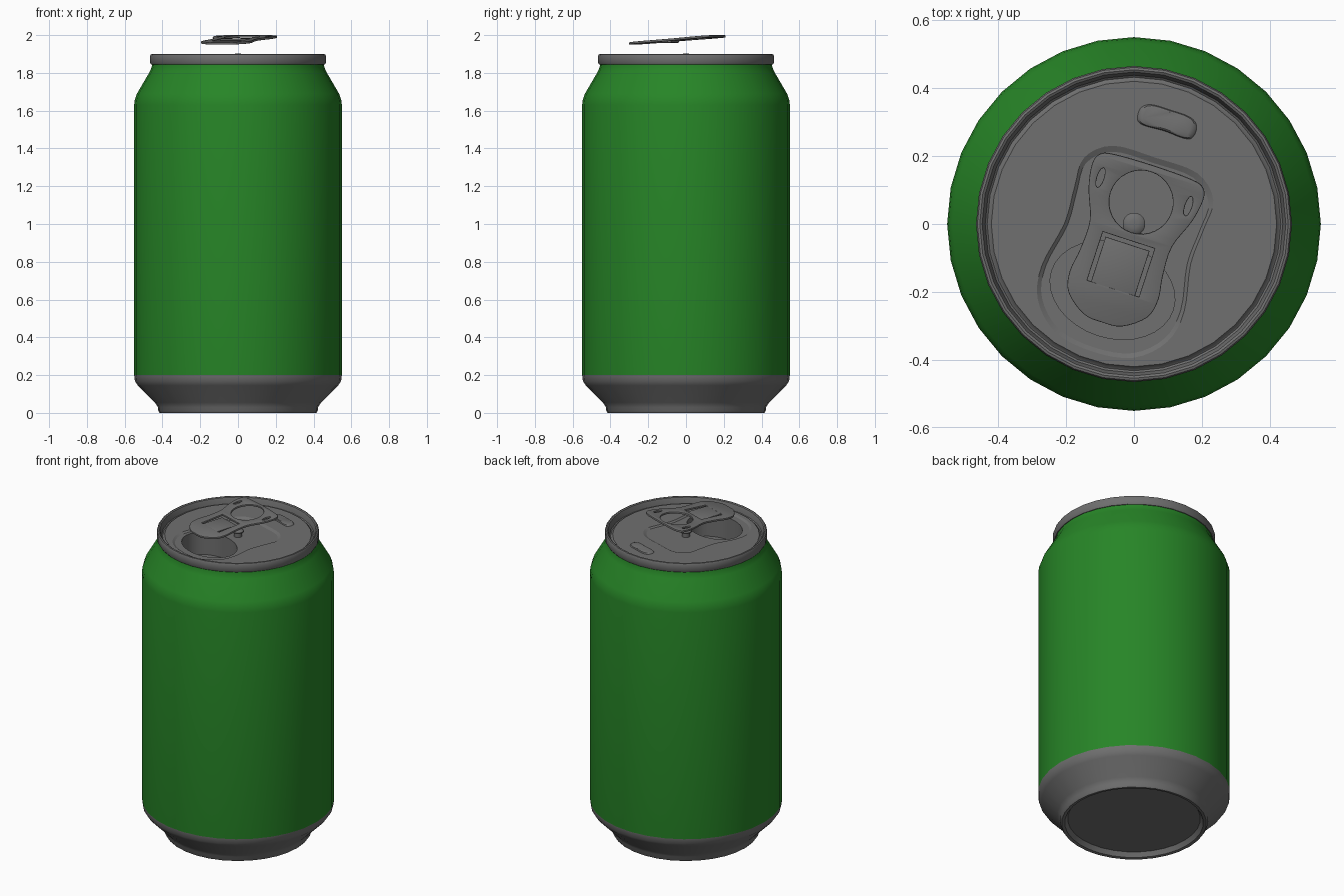
import bpy
import bmesh
import math
from mathutils import Matrix, Vector

cube = bpy.data.objects.get("Cube")
if cube:
    bpy.data.objects.remove(cube, do_unlink=True)

SIDES = 32
TURN = math.radians(-18)      # the opening and tab are turned on the lid
LID_Z, WELL_Z = 1.868, 1.86
TURNED = Matrix.Rotation(TURN, 4, 'Z')


def material(name, colour):
    m = bpy.data.materials.new(name)
    m.use_nodes = True
    m.diffuse_color = (*colour, 1)
    m.node_tree.nodes["Principled BSDF"].inputs["Base Color"].default_value = (*colour, 1)
    return m


metal = material("bare metal", (0.16, 0.16, 0.16))
green = material("green paint", (0.02, 0.235, 0.02))


def add_object(name, bm, matrix=Matrix(), angle=35):
    mesh = bpy.data.meshes.new(name)
    bm.to_mesh(mesh)
    bm.free()
    mesh.materials.clear()
    mesh.materials.append(metal)
    mesh.shade_smooth()
    mesh.set_sharp_from_angle(angle=math.radians(angle))
    obj = bpy.data.objects.new(name, mesh)
    bpy.context.scene.collection.objects.link(obj)
    obj.matrix_world = matrix
    return obj


def oval(rx, ry=None, cx=0, cy=0, n=SIDES, phase=0):
    ry = rx if ry is None else ry
    steps = [2 * math.pi * i / n + phase for i in range(n)]
    return [(cx + rx * math.cos(a), cy + ry * math.sin(a)) for a in steps]


def mirrored(half, steps=4):
    """Smooth closed outline, counter-clockwise, from a right half listed top to bottom."""
    pts = half + [(-x, y) for x, y in reversed(half[1:-1])]
    pts = [Vector(p) for p in reversed(pts)]
    out = []
    for i in range(len(pts)):
        a, b, c, d = (pts[(i + k) % len(pts)] for k in (-1, 0, 1, 2))
        for s in range(steps):
            t = s / steps
            p = 0.5 * (2 * b + (c - a) * t + (2 * a - 5 * b + 4 * c - d) * t ** 2
                       + (3 * b - a - 3 * c + d) * t ** 3)
            out.append((p.x, p.y))
    return out


def scaled(loop, factor, cy):
    return [(x * factor, cy + (y - cy) * factor) for x, y in loop]


def loft(loops, cap_start=False, cap_end=False):
    """Bridge (outline, height) loops in order."""
    bm = bmesh.new()
    rings = [[bm.verts.new((x, y, z)) for x, y in loop] for loop, z in loops]
    for a, b in zip(rings, rings[1:]):
        for i in range(len(a)):
            j = (i + 1) % len(a)
            bm.faces.new((a[i], a[j], b[j], b[i]))
    if cap_start:
        bm.faces.new(rings[0][::-1])
    if cap_end:
        bm.faces.new(rings[-1])
    return bm


def lathe(profile, **caps):
    return loft([(oval(r), z) for r, z in profile], **caps)


def plate(loops, thickness=0):
    """Flat sheet with holes: the first outline is the edge, the rest are cut out."""
    curve = bpy.data.curves.new("sheet", 'CURVE')
    curve.dimensions, curve.fill_mode = '2D', 'BOTH'
    for loop in loops:
        s = curve.splines.new('POLY')
        s.points.add(len(loop) - 1)
        for p, (x, y) in zip(s.points, loop):
            p.co = (x, y, 0, 1)
        s.use_cyclic_u = True
    if thickness:
        curve.extrude = curve.bevel_depth = thickness / 4
        curve.offset = -thickness / 4
        curve.bevel_resolution = 1
    tmp = bpy.data.objects.new("sheet", curve)
    bpy.context.scene.collection.objects.link(tmp)
    graph = bpy.context.evaluated_depsgraph_get()
    mesh = bpy.data.meshes.new_from_object(tmp.evaluated_get(graph))
    bm = bmesh.new()
    bm.from_mesh(mesh)
    bmesh.ops.remove_doubles(bm, verts=bm.verts, dist=0.0002)
    if thickness:
        bmesh.ops.recalc_face_normals(bm, faces=bm.faces)
    else:
        bm.normal_update()
        bmesh.ops.reverse_faces(bm, faces=[f for f in bm.faces if f.normal.z < 0])
    bpy.data.objects.remove(tmp, do_unlink=True)
    bpy.data.curves.remove(curve)
    bpy.data.meshes.remove(mesh)
    return bm


# Can body with recessed base, painted between the foot and the neck
body = add_object("can_body", lathe([
    (0.38, 0.03), (0.39, 0.015), (0.397, 0.003), (0.405, 0), (0.415, 0), (0.422, 0.01),
    (0.424, 0.03), (0.44, 0.055), (0.53, 0.145), (0.546, 0.168), (0.55, 0.2),
    (0.55, 1.63), (0.546, 1.66), (0.535, 1.69), (0.468, 1.805), (0.457, 1.83),
    (0.455, 1.85)], cap_start=True))
body.data.materials.append(green)
for face in body.data.polygons:
    face.material_index = int(face.center.z > 0.2)

# Rolled rim with the groove inside it
add_object("rim", lathe([
    (0.45, 1.844), (0.46, 1.844), (0.465, 1.852), (0.465, 1.89), (0.461, 1.898),
    (0.454, 1.9), (0.447, 1.896), (0.443, 1.885), (0.438, 1.86), (0.432, 1.855),
    (0.427, 1.858), (0.42, LID_Z)]))

# Lid panel, shallow well around the tab, and the drinking opening
well = mirrored([(0, 0.205), (0.13, 0.2), (0.2, 0.14), (0.2, 0.05), (0.195, -0.06),
                 (0.22, -0.2), (0.2, -0.3), (0.12, -0.375), (0, -0.395)])
well_floor = scaled(well, 0.95, -0.13)
mouth = oval(0.188, 0.14, cy=-0.205)
lid_edge = oval(0.42, phase=-TURN)
add_object("lid_panel", plate([lid_edge, well]),
           Matrix.Translation((0, 0, LID_Z)) @ TURNED)
add_object("well_edge", loft([(well, LID_Z), (well_floor, WELL_Z)]), TURNED)
add_object("well_floor", plate([well_floor, mouth]),
           Matrix.Translation((0, 0, WELL_Z)) @ TURNED)
add_object("opening", loft([(mouth, WELL_Z), (mouth, 1.72)], cap_end=True), TURNED)

# Raised finger rest behind the tab
rest = mirrored([(0, 0.352), (0.06, 0.35), (0.087, 0.33), (0.085, 0.295), (0.06, 0.285),
                 (0, 0.288)])
add_object("finger_rest", loft([(rest, LID_Z), (scaled(rest, 0.93, 0.32), 1.875),
                                (scaled(rest, 0.8, 0.32), 1.878)], cap_end=True), TURNED)

# Rivet
add_object("rivet", lathe([(0.024, WELL_Z), (0.024, 1.882), (0.033, 1.886), (0.033, 1.893),
                           (0.027, 1.899), (0.012, 1.902)], cap_end=True))

# Pull tab with finger hole, corner slots and a bent inner tongue
tilt = Matrix.Translation((0, 0, 1.9795)) @ TURNED @ Matrix.Rotation(0.08, 4, 'X')
tab = mirrored([(0, 0.182), (0.12, 0.178), (0.16, 0.165), (0.172, 0.13), (0.16, 0.06),
                (0.127, -0.03), (0.128, -0.12), (0.137, -0.19), (0.122, -0.25),
                (0.06, -0.298), (0, -0.305)])
window = [(-0.08, -0.2), (0.08, -0.2), (0.08, -0.05), (-0.08, -0.05)]
slots = [oval(0.01, 0.03, cx=side * 0.136, cy=0.1, n=12) for side in (-1, 1)]
add_object("pull_tab", plate([tab, oval(0.094, cy=0.068), window] + slots, 0.012), tilt)

tongue = [(-0.068, 0), (0.068, 0), (0.068, 0.142), (-0.068, 0.142)]
hinge = Matrix.Translation((0, -0.204, 0)) @ Matrix.Rotation(-0.07, 4, 'X')
add_object("tab_tongue", plate([tongue], 0.01), tilt @ hinge)
